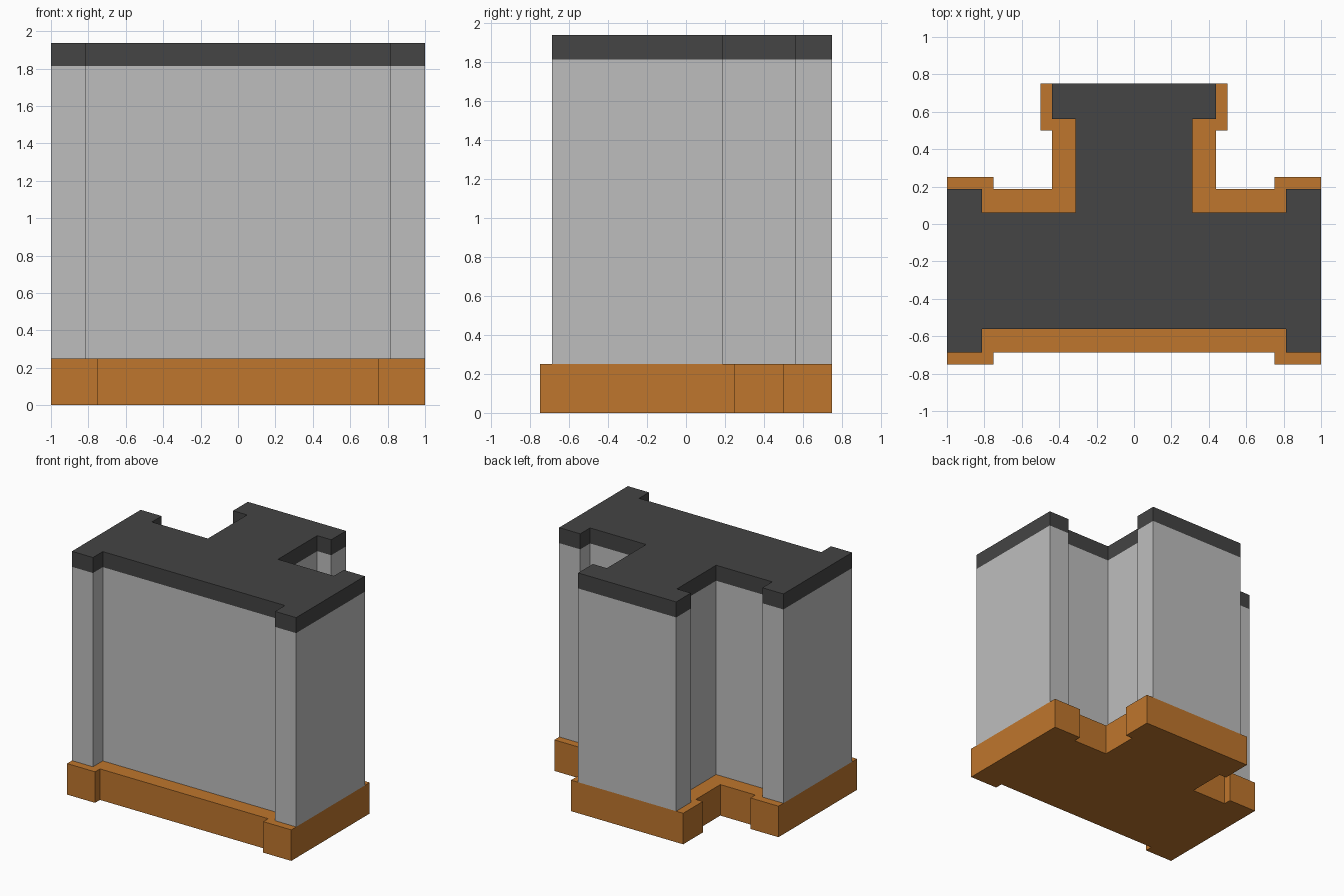
import bpy
import bmesh

cube = bpy.data.objects.get("Cube")
if cube:
    bpy.data.objects.remove(cube, do_unlink=True)


def material(name, rgb):
    mat = bpy.data.materials.new(name)
    mat.use_nodes = True
    colour = (*rgb, 1.0)
    mat.diffuse_color = colour
    bsdf = next(n for n in mat.node_tree.nodes if n.type == 'BSDF_PRINCIPLED')
    bsdf.inputs["Base Color"].default_value = colour
    return mat


def prism(name, half, z0, z1, mat):
    """Mirror a right-hand half outline across x = 0 and extrude it upwards."""
    outline = half + [(-x, y) for x, y in reversed(half)]
    bm = bmesh.new()
    face = bm.faces.new([bm.verts.new((x, y, z0)) for x, y in outline])
    top = bmesh.ops.extrude_face_region(bm, geom=[face], use_keep_orig=True)
    verts = [g for g in top["geom"] if isinstance(g, bmesh.types.BMVert)]
    bmesh.ops.translate(bm, verts=verts, vec=(0, 0, z1 - z0))
    bmesh.ops.recalc_face_normals(bm, faces=bm.faces)
    mesh = bpy.data.meshes.new(name)
    bm.to_mesh(mesh)
    bm.free()
    mesh.materials.append(mat)
    obj = bpy.data.objects.new(name, mesh)
    bpy.context.collection.objects.link(obj)
    return obj


# Half outlines, from the front edge round to the back edge
base_half = [(0.75, -0.6875), (0.75, -0.75), (1, -0.75), (1, 0.25),
             (0.75, 0.25), (0.75, 0.1875), (0.4375, 0.1875),
             (0.4375, 0.5), (0.5, 0.5), (0.5, 0.75)]
wall_half = [(0.8125, -0.5625), (0.8125, -0.6875), (1, -0.6875), (1, 0.1875),
             (0.8125, 0.1875), (0.8125, 0.0625), (0.3125, 0.0625),
             (0.3125, 0.5625), (0.4375, 0.5625), (0.4375, 0.75)]

# Plinth, T-shaped walls and flat roof
prism("plinth", base_half, 0.0, 0.25, material("orange brown", (0.52, 0.182, 0.026)))
prism("walls", wall_half, 0.25, 1.8125, material("light grey", (0.515, 0.515, 0.515)))
prism("roof_slab", wall_half, 1.8125, 1.9375, material("dark grey", (0.058, 0.058, 0.058)))
